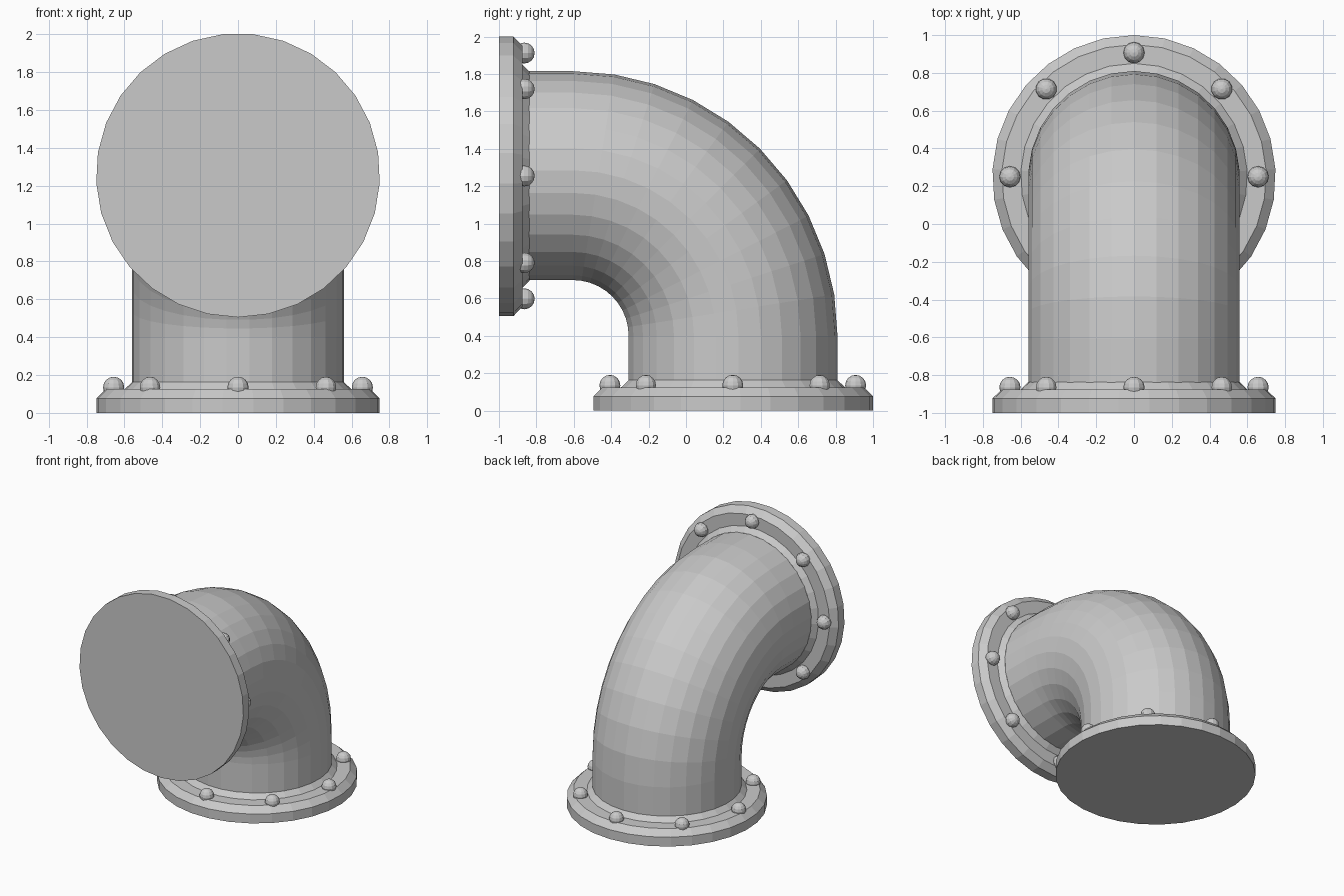
import bpy
import bmesh
from math import sin, cos, pi, radians
from mathutils import Matrix, Vector

SIDES = 29          # sides of the pipe and flanges
PIPE_R = 0.56
BEND_R = 0.855
BEND_Y, BEND_Z = -0.605, 0.40

cube = bpy.data.objects.get("Cube")
if cube:
    bpy.data.objects.remove(cube, do_unlink=True)

metal = bpy.data.materials.new("grey_metal")
metal.use_nodes = True
metal.diffuse_color = (0.59, 0.59, 0.59, 1)
metal.node_tree.nodes["Principled BSDF"].inputs["Base Color"].default_value = (0.59, 0.59, 0.59, 1)


def finish(name, bm, matrix=Matrix()):
    """Turn a bmesh into a flat shaded object."""
    bmesh.ops.recalc_face_normals(bm, faces=bm.faces)
    mesh = bpy.data.meshes.new(name)
    bm.to_mesh(mesh)
    bm.free()
    mesh.materials.append(metal)
    obj = bpy.data.objects.new(name, mesh)
    obj.matrix_world = matrix
    bpy.context.collection.objects.link(obj)
    return obj


def skin(bm, rings):
    """Join rings of points with quads and cap both ends."""
    loops = [[bm.verts.new(p) for p in ring] for ring in rings]
    for a, b in zip(loops, loops[1:]):
        for i in range(SIDES):
            j = (i + 1) % SIDES
            bm.faces.new((a[i], a[j], b[j], b[i]))
    bm.faces.new(loops[0])
    bm.faces.new(loops[-1])


def ring(centre, out, radius):
    """Ring of points around the pipe path, one corner on the outside."""
    side = Vector((1, 0, 0))
    angles = [2 * pi * i / SIDES for i in range(SIDES)]
    return [centre + radius * (sin(a) * side + cos(a) * out) for a in angles]


# Bent pipe: straight end, quarter bend, straight end
back, up = Vector((0, 1, 0)), Vector((0, 0, 1))
centre = Vector((0, BEND_Y, BEND_Z))
path = [(Vector((0, BEND_Y + BEND_R, 0.10)), back)]
for k in range(11):
    a = radians(9 * k)
    out = cos(a) * back + sin(a) * up
    path.append((centre + BEND_R * out, out))
path.append((Vector((0, -0.90, BEND_Z + BEND_R)), up))
bm = bmesh.new()
skin(bm, [ring(c, out, PIPE_R) for c, out in path])
finish("pipe_elbow", bm)

# Flange profile: radius and height
PROFILE = [(0.75, 0), (0.75, 0.077), (0.70, 0.125), (0.60, 0.125), (0.56, 0.163)]


def flange(prefix, matrix):
    """Stepped disc with eight round bolt heads."""
    bm = bmesh.new()
    skin(bm, [ring(h * up, back, r) for r, h in PROFILE])
    finish(prefix + "_flange", bm, matrix)
    bm = bmesh.new()
    for i in range(8):
        place = Matrix.Rotation(i * pi / 4, 4, "Z") @ Matrix.Translation((0.657, 0, 0.135))
        bmesh.ops.create_uvsphere(bm, u_segments=12, v_segments=8, radius=0.056, matrix=place)
    finish(prefix + "_bolts", bm, matrix)


flange("base", Matrix.Translation((0, 0.25, 0)))
flange("front", Matrix.Translation((0, -1, 1.255)) @ Matrix.Rotation(-pi / 2, 4, "X"))
